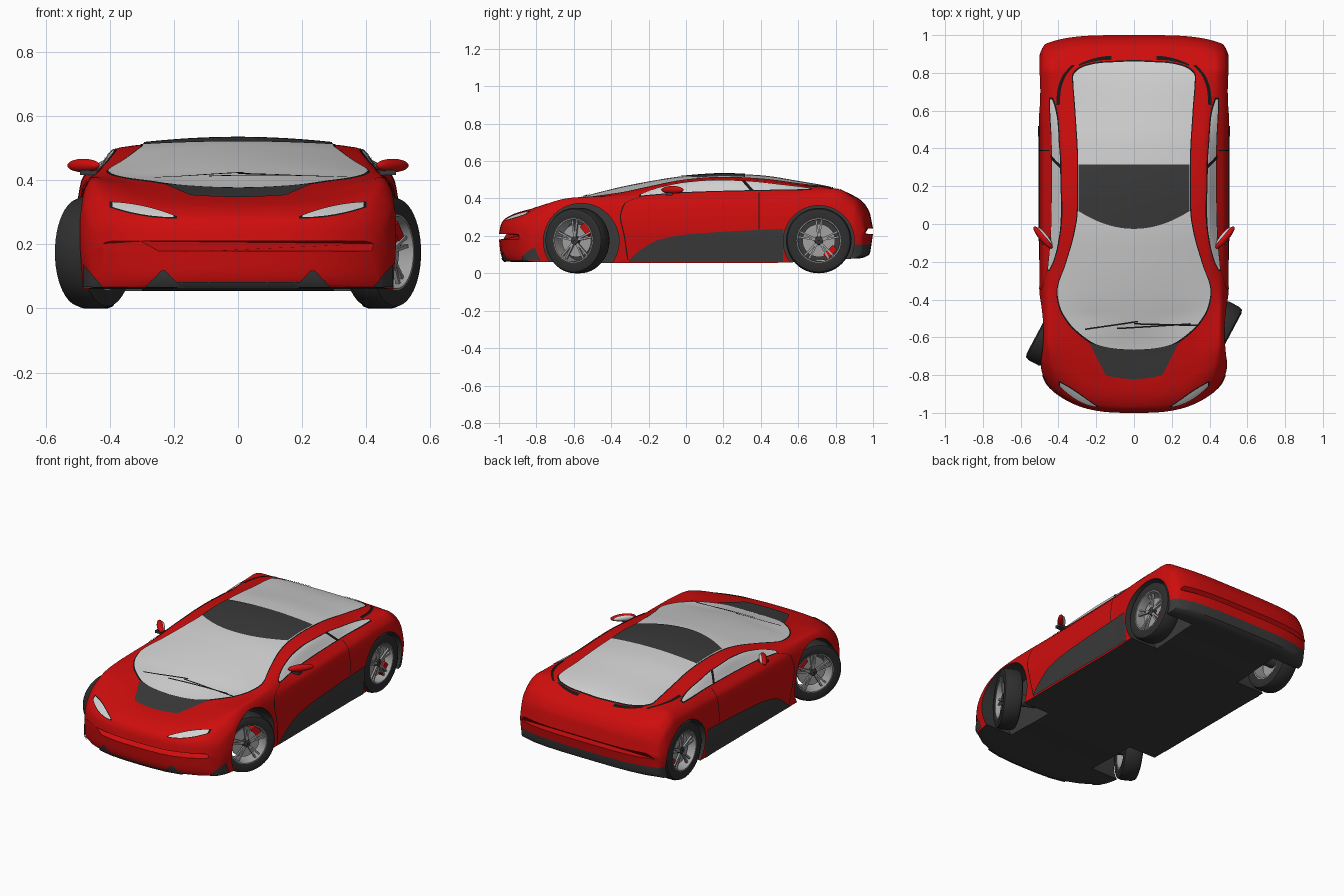
import bpy, bmesh, math
from mathutils import Matrix, Vector
from mathutils.bvhtree import BVHTree

if "Cube" in bpy.data.objects:
    bpy.data.objects.remove(bpy.data.objects["Cube"])


def material(name, rgb):
    m = bpy.data.materials.new(name)
    m.diffuse_color = (*rgb, 1)
    m.use_nodes = True
    m.node_tree.nodes["Principled BSDF"].inputs["Base Color"].default_value = m.diffuse_color
    return m


RED = material("red_paint", (0.62, 0.004, 0.004))
GLASS = material("pale_glass", (0.64, 0.64, 0.64))
DARK = material("dark_grey", (0.042, 0.042, 0.042))
RUBBER = material("rubber", (0.028, 0.028, 0.028))
BLACK = material("black", (0.008, 0.008, 0.008))
METAL = material("metal", (0.36, 0.36, 0.36))


def curve(rows, t):
    """Smooth, overshoot-free interpolation of rows (t, v0, v1, ...)."""
    n = len(rows)
    t = min(max(t, rows[0][0]), rows[-1][0])
    i = max(k for k in range(n - 1) if rows[k][0] <= t)
    h = rows[i + 1][0] - rows[i][0]
    u = (t - rows[i][0]) / h

    def slope(k, c):
        k = min(max(k, 0), n - 2)
        return (rows[k + 1][c] - rows[k][c]) / (rows[k + 1][0] - rows[k][0])

    def tangent(k, c):
        a, b = slope(k - 1, c), slope(k, c)
        return 0 if a * b <= 0 else 2 * a * b / (a + b)
    out = []
    for c in range(1, len(rows[0])):
        p, q = rows[i][c], rows[i + 1][c]
        out.append(p * (1 + 2 * u) * (1 - u) ** 2 + q * u * u * (3 - 2 * u)
                   + h * u * (1 - u) * (tangent(i, c) * (1 - u) - tangent(i + 1, c) * u))
    return out


def finish(bm, name, mats, smooth=True, recalc=True):
    if recalc:
        bmesh.ops.recalc_face_normals(bm, faces=bm.faces)
    me = bpy.data.meshes.new(name)
    bm.to_mesh(me)
    ob = bpy.data.objects.new(name, me)
    bpy.context.collection.objects.link(ob)
    for m in mats:
        me.materials.append(m)
    if smooth:
        smooth_object(ob)
    return ob


def smooth_object(ob):
    bpy.ops.object.select_all(action='DESELECT')
    bpy.context.view_layer.objects.active = ob
    ob.select_set(True)
    bpy.ops.object.shade_smooth_by_angle(angle=math.radians(35))


# Body stations: y, centre z, rail x, rail z, belt x, belt z, half width, floor z
STATIONS = [
    (-1.00, .21, .25, .21, .39, .21, .43, .18), (-.99, .26, .25, .258, .40, .25, .45, .10),
    (-.97, .29, .25, .288, .40, .28, .47, .065), (-.90, .325, .25, .327, .41, .33, .49, .06),
    (-.80, .348, .27, .355, .43, .37, .50, .06), (-.66, .375, .31, .385, .445, .40, .50, .06),
    (-.50, .42, .36, .407, .45, .41, .50, .055), (-.36, .455, .395, .428, .455, .412, .50, .055),
    (-.20, .487, .39, .455, .445, .42, .50, .055), (0, .517, .375, .488, .438, .428, .50, .055),
    (.20, .529, .37, .502, .435, .435, .50, .055), (.40, .52, .37, .494, .435, .44, .50, .055),
    (.60, .49, .36, .474, .435, .45, .505, .06), (.80, .452, .345, .452, .43, .452, .505, .075),
    (.93, .395, .33, .395, .43, .39, .50, .08), (.98, .33, .32, .33, .42, .32, .485, .10),
    (1.0, .24, .32, .24, .42, .24, .47, .21)]


def section(v):
    zc, xr, zr, xb, zb, xm, zl = curve(STATIONS, v)
    key = [(-xr, zr), (0, zc), (xr, zr), (xb, zb), (xm - .015, zb - .15 * (zb - zl)),
           (xm, zl + .5 * (zb - zl)), (xm - .015, zl)]
    rows, s = [], 0
    for k, p in enumerate(key):
        s += math.dist(p, key[k - 1]) if k else 0
        rows.append((s, *p))
    half = []
    for k in range(1, 6):
        half += [curve(rows, rows[k][0] + (rows[k + 1][0] - rows[k][0]) * j / 8) for j in range(8)]
    half += [((xm - .015) * (1 - j / 5), zl) for j in range(6)]
    ring = half + [(-x, z) for x, z in half[-2:0:-1]]
    nose, tail = max(0, (-.6 - v) / .4), max(0, (v - .8) / .2)
    return [(x, v + .18 * nose * abs(x / .5) ** 3 - .06 * tail * abs(x / .5) ** 4, z) for x, z in ring]


# Body shell
bm = bmesh.new()
N = 110
rings = [[bm.verts.new(p) for p in section(-math.cos(math.pi * i / N))] for i in range(N + 1)]
for a, b in zip(rings, rings[1:]):
    for k in range(len(a)):
        j = (k + 1) % len(a)
        bm.faces.new((a[k], a[j], b[j], b[k]))
bm.faces.new(rings[0])
bm.faces.new(rings[-1])
bmesh.ops.recalc_face_normals(bm, faces=bm.faces)
bmesh.ops.bisect_plane(bm, geom=bm.verts[:] + bm.edges[:] + bm.faces[:],
                       plane_co=(0, 0, .155), plane_no=(0, 0, 1))
for f in bm.faces:   # dark floor and rear diffuser
    c = f.calc_center_median()
    f.material_index = int(c.z < .155 and (f.normal.z < -.6 or c.y > .86))
skin = BVHTree.FromBMesh(bm)
body = finish(bm, "body", [RED, DARK], smooth=False)

# Wheel arches cut from the body
FRONT_Y, REAR_Y = -.58, .71
for y, r in ((-.56, .202), (REAR_Y, .19)):
    for s in (-1, 1):
        cb = bmesh.new()
        bmesh.ops.create_cone(cb, cap_ends=True, segments=48, radius1=r, radius2=r, depth=.4,
                              matrix=Matrix.Translation((s * .5, y, .172)) @ Matrix.Rotation(math.pi / 2, 4, 'Y'))
        for f in cb.faces:
            f.material_index = 1
        cutter = finish(cb, "arch_cutter", [RED, DARK], smooth=False)
        cutter.hide_render = True
        mod = body.modifiers.new("arch", 'BOOLEAN')
        mod.operation, mod.solver, mod.object = 'DIFFERENCE', 'EXACT', cutter
        bpy.context.view_layer.objects.active = body
        bpy.ops.object.modifier_apply(modifier=mod.name)
        bpy.data.objects.remove(cutter)
smooth_object(body)

# Thin plates laid on the body skin
VIEWS = {"top_y": lambda a, b, s: ((s * b, a, 2), (0, 0, -1)),
         "top_x": lambda a, b, s: ((s * a, b, 2), (0, 0, -1)),
         "side": lambda a, b, s: ((s * 2, a, b), (-s, 0, 0)),
         "side_z": lambda a, b, s: ((s * 2, b, a), (-s, 0, 0)),
         "front": lambda a, b, s: ((s * a, -2, b), (0, 1, 0))}


def plate(name, mat, view, a0, a1, lo, hi, off=.004, na=40, nb=10, sides=(-1, 1)):
    bm = bmesh.new()
    for s in sides:
        grid = []
        for i in range(na + 1):
            a = a0 + (a1 - a0) * (1 - math.cos(math.pi * i / na)) / 2
            row = []
            for j in range(nb + 1):
                o, d = VIEWS[view](a, lo(a) + (hi(a) - lo(a)) * j / nb, s)
                hit, normal, _, _ = skin.ray_cast(Vector(o), Vector(d))
                row.append(bm.verts.new(hit + normal * off) if hit else None)
            grid.append(row)
        for p, q in zip(grid, grid[1:]):
            for j in range(nb):
                vs = (p[j], p[j + 1], q[j + 1], q[j])
                if None not in vs:
                    f = bm.faces.new(vs)
                    f.normal_update()
                    if f.normal.dot(Vector(d)) > 0:
                        f.normal_flip()
    return finish(bm, name, [mat], recalc=False)


# Canopy glass with dark trim, roof panel and hood panel
EDGE = [(-.665, 0), (-.66, .09), (-.64, .19), (-.60, .26), (-.52, .345), (-.44, .39), (-.36, .405),
        (-.20, .357), (-.05, .315), (.07, .297), (.31, .295), (.60, .31), (.78, .322), (.82, .29),
        (.85, .19), (.86, 0)]
glass_w = lambda y: curve(EDGE, y)[0]
trim_w = lambda y: glass_w(.097 + (y - .097) * .99) + .006
plate("canopy_trim", BLACK, "top_y", -.672, .867, lambda y: -trim_w(y), trim_w, .002, 90, 30, (1,))
plate("canopy_glass", GLASS, "top_y", -.665, .86, lambda y: -glass_w(y), glass_w, .004, 90, 30, (1,))
plate("roof_panel", DARK, "top_x", -.293, .293, lambda x: -.025 + 1.1 * x * x, lambda x: .315, .007, 30, 16, (1,))
plate("hood_panel", DARK, "top_x", -.235, .235,
      lambda x: max(-.82 + .9 * x * x, -.80 + (abs(x) - .15) * 2), lambda x: -.667 + .7 * x * x, .004, 40, 10, (1,))

# Side windows and centre pillars
TOP = [(-.25, .415), (-.2, .436), (-.1, .465), (0, .483), (.15, .494), (.3, .491), (.45, .477), (.6, .46), (.67, .45)]
LOW = [(-.25, .412), (0, .432), (.3, .441), (.67, .447)]
win_top, win_low = (lambda y: curve(TOP, y)[0]), (lambda y: curve(LOW, y)[0])
plate("side_window_trim", BLACK, "side", -.25, .67, lambda y: win_low(y) - .004, lambda y: win_top(y) + .003, .002)
plate("side_window", GLASS, "side", -.24, .66, win_low, win_top, .004)
plate("centre_pillar", BLACK, "side_z", .437, .492, lambda z: .345 - (z - .437) * .9,
      lambda z: .365 - (z - .437) * .9, .006, 8, 2)

# Side skirts and door seams
SKIRT = [(-.31, .066), (-.25, .12), (-.15, .178), (0, .207), (.2, .222), (.52, .238)]
plate("side_skirt", DARK, "side", -.31, .52, lambda y: .06, lambda y: curve(SKIRT, y)[0], .006)
SEAM = [(.065, -.31), (.2, -.33), (.3, -.35), (.37, -.33), (.41, -.24)]
plate("front_door_seam", BLACK, "side_z", .07, .41, lambda z: curve(SEAM, z)[0] - .003,
      lambda z: curve(SEAM, z)[0] + .003, .002, 24, 1)
plate("rear_door_seam", BLACK, "side_z", .235, .43, lambda z: .387, lambda z: .392, .002, 12, 1)

# Headlights, front fins, corners and lip
light_mid = lambda x: .285 + (x - .2) * .19
light_h = lambda x: .013 * max(0, 1 - abs((x - .31) / .12) ** 2)
plate("headlight_trim", BLACK, "front", .19, .40, lambda x: light_mid(x) - light_h(x) - .003,
      lambda x: light_mid(x) + light_h(x) + .003, .002, 20, 4)
plate("headlight", GLASS, "front", .20, .39, lambda x: light_mid(x) - light_h(x),
      lambda x: light_mid(x) + light_h(x), .004, 20, 4)
plate("front_fin", DARK, "front", .17, .285, lambda x: .068,
      lambda x: .07 + .055 * max(0, 1 - abs(x - .232) / .055), .006, 16, 4)
plate("front_corner", DARK, "front", .42, .478, lambda x: .068, lambda x: .07 + (x - .42) * 1.2, .006, 10, 4)
plate("front_lip", DARK, "front", -.19, .19, lambda x: .066, lambda x: .084, .005, 20, 2, (1,))

# Rear vents and wipers
plate("rear_vent", BLACK, "top_x", .12, .29, lambda x: .868 - 1.1 * (x - .12) ** 2,
      lambda x: .888 - 1.5 * (x - .12) ** 2, .004, 16, 2)
VENT = [(.62, .405), (.70, .40), (.78, .375), (.84, .325)]
plate("quarter_vent", BLACK, "top_y", .63, .84, lambda y: curve(VENT, y)[0] - .012,
      lambda y: curve(VENT, y)[0] + .006, .004, 16, 2)
for name, x0, x1, y0, k in (("long_wiper", -.26, .02, -.56, .15), ("short_wiper", -.09, .30, -.555, .06),
                            ("wiper_arm", .0, .34, -.53, -.03)):
    plate(name, BLACK, "top_x", x0, x1, lambda x: y0 + k * (x - x0), lambda x: y0 + k * (x - x0) + .008,
          .009, 16, 1, (1,))


def revolve(name, mat, profile, mtx, seg=48):
    """Spin a closed (radius, x) loop around the x axis."""
    bm = bmesh.new()
    loops = [[bm.verts.new(mtx @ Vector((x, r * math.cos(2 * math.pi * i / seg), r * math.sin(2 * math.pi * i / seg))))
              for r, x in profile] for i in range(seg)]
    for i in range(seg):
        a, b = loops[i - 1], loops[i]
        for k in range(len(profile)):
            bm.faces.new((a[k - 1], a[k], b[k], b[k - 1]))
    return finish(bm, name, [mat])


def boxes(name, mat, mats):
    bm = bmesh.new()
    for m in mats:
        bmesh.ops.create_cube(bm, size=1, matrix=m)
    return finish(bm, name, [mat])


def block(loc, size):
    return Matrix.Translation(loc) @ Matrix.Diagonal((*size, 1))


# Wheels: the front pair is steered
for end, y, cx, steer in (("front", FRONT_Y, .45, -28), ("rear", REAR_Y, .437, 0)):
    for side, s in (("left", -1), ("right", 1)):
        tag = f"{end}_{side}_"
        m = (Matrix.Translation((s * cx, y, .175)) @ Matrix.Rotation(math.radians(steer), 4, 'Z')
             @ Matrix.Diagonal((s, 1, 1, 1)))
        revolve(tag + "tyre", RUBBER, [(.118, -.05), (.15, -.055), (.168, -.048), (.175, -.03), (.175, .03),
                                       (.168, .048), (.15, .055), (.118, .05)], m)
        revolve(tag + "rim", METAL, [(.119, -.048), (.119, .05), (.113, .05), (.11, .03), (.11, -.048)], m)
        revolve(tag + "brake_disc", METAL, [(.004, .0), (.088, .0), (.088, .012), (.004, .012)], m)
        revolve(tag + "hub", DARK, [(.002, .0), (.024, .0), (.022, .035), (.002, .038)], m, 20)
        boxes(tag + "spokes", METAL, [m @ Matrix.Rotation(math.tau * k / 5 + o, 4, 'X') @ block((.028, 0, .068), (.012, .01, .095))
                                      for k in range(5) for o in (-.13, .13)])
        cal = math.radians(-48 if end == "front" else -135)
        boxes(tag + "caliper", RED, [m @ Matrix.Rotation(cal, 4, 'X') @ block((.008, 0, .087), (.036, .07, .035))])
        revolve(tag + "axle", DARK, [(.002, -.16), (.035, -.16), (.035, .0), (.002, .0)], m, 20)

# Door mirrors
for side, s in (("left", -1), ("right", 1)):
    turn = Matrix.Translation((s * .482, -.072, .446)) @ Matrix.Rotation(s * math.radians(50), 4, 'Z')
    for part, mat, off, size in (("mirror_shell", RED, 0, (.075, .02, .021)),
                                 ("mirror_glass", GLASS, .013, (.06, .012, .016))):
        bm = bmesh.new()
        bmesh.ops.create_uvsphere(bm, u_segments=24, v_segments=14, radius=1,
                                  matrix=turn @ Matrix.Translation((0, off, 0)) @ Matrix.Diagonal((*size, 1)))
        finish(bm, f"{side}_{part}", [mat])
    boxes(side + "_mirror_stem", DARK, [block((s * .458, -.09, .424), (.07, .035, .016))])
